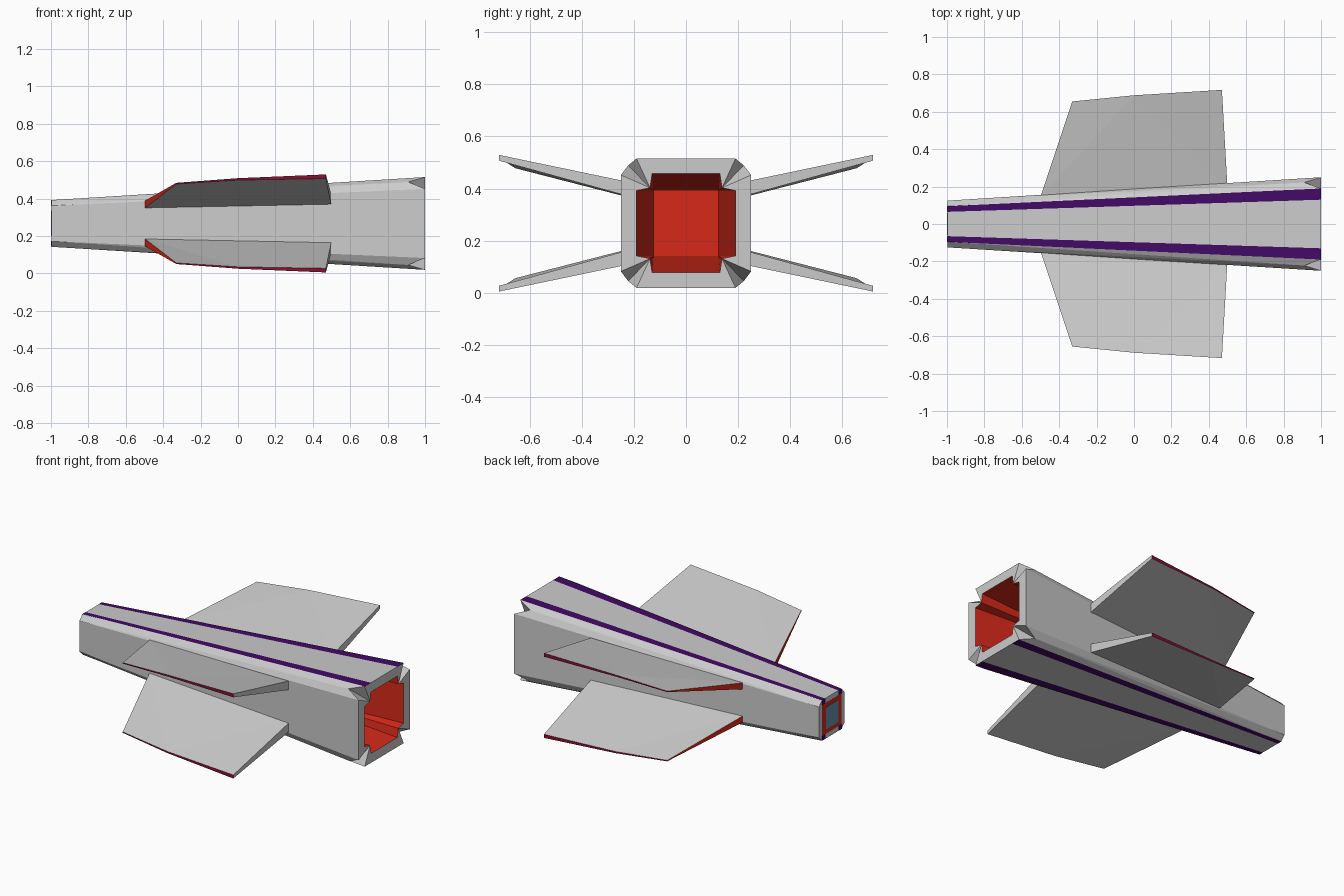
import bpy, bmesh

if "Cube" in bpy.data.objects:
    bpy.data.objects.remove(bpy.data.objects["Cube"])

ZC = 0.267  # height of the body axis


def material(name, rgb):
    m = bpy.data.materials.new(name)
    m.diffuse_color = (*rgb, 1)
    m.use_nodes = True
    m.node_tree.nodes["Principled BSDF"].inputs["Base Color"].default_value = m.diffuse_color
    return m


GREY = material("grey", (0.97, 1.0, 1.0))
PURPLE = material("purple", (0.055, 0.003, 0.13))
RED = material("red", (0.68, 0.022, 0.01))
MAROON = material("maroon", (0.25, 0.005, 0.03))
BLUE = material("blue", (0.13, 0.28, 0.41))
MATS = [GREY, PURPLE, RED, MAROON, BLUE]


class Builder:
    """Collects faces from points, sharing vertices at equal positions."""

    def __init__(self):
        self.bm = bmesh.new()
        self.cache = {}

    def vert(self, p):
        key = tuple(round(c, 5) for c in p)
        if key not in self.cache:
            self.cache[key] = self.bm.verts.new((key[0], key[1], key[2] + ZC))
        return self.cache[key]

    def face(self, pts, mat=GREY):
        f = self.bm.faces.new([self.vert(p) for p in pts])
        f.material_index = MATS.index(mat)

    def finish(self, name):
        bmesh.ops.recalc_face_normals(self.bm, faces=self.bm.faces)
        me = bpy.data.meshes.new(name)
        self.bm.to_mesh(me)
        self.bm.free()
        for m in MATS:
            me.materials.append(m)
        bpy.context.collection.objects.link(bpy.data.objects.new(name, me))


QUADS = [(sy, sz) for sy in (1, -1) for sz in (1, -1)]
NOSE, TAIL = -0.997, 1.0

# Tapered hull with grooved rear corners and a deep rear cavity
hull = Builder()
PTS = {
    "A": (TAIL, .19, .248), "B": (TAIL, .25, .185), "E": (TAIL, .13, .248),
    "a": (NOSE, .095, .125), "b": (NOSE, .125, .095), "e": (NOSE, .065, .125),
    "M": (.91, .222, .222),                           # outer groove point
    "C": (TAIL, .13, .19), "D": (TAIL, .19, .125),    # mouth of the cavity
    "N": (TAIL, .138, .136), "P": (0, .125, .125),    # inner corner, cavity end
}


def pt(k, sy, sz):
    x, y, z = PTS[k]
    return (x, y * sy, z * sz)


for sy, sz in QUADS:
    for keys, mat in (("eaAE", PURPLE), ("aAM", GREY), ("abM", GREY), ("bBM", GREY),
                      ("AMN", GREY), ("ANC", GREY), ("BMN", GREY), ("BND", GREY),
                      ("CNP", RED), ("DNP", RED)):
        hull.face([pt(k, sy, sz) for k in keys], mat)
for s in (1, -1):
    # top and bottom panels, rim, cavity ceiling and floor
    for keys, mat in (("eE", GREY), ("EAC", GREY), ("CP", RED)):
        hull.face([pt(k, 1, s) for k in keys] + [pt(k, -1, s) for k in reversed(keys)], mat)
    # side panels, rim, cavity walls
    for keys, mat in (("bB", GREY), ("BD", GREY), ("DP", RED)):
        hull.face([pt(k, s, 1) for k in keys] + [pt(k, s, -1) for k in reversed(keys)], mat)
loop = [(1, 1), (1, -1), (-1, -1), (-1, 1)]
hull.face([pt("P", *q) for q in loop], RED)
nose = []
for i, q in enumerate(loop):
    keys = "eab" if i % 2 == 0 else "bae"
    nose += [pt(k, *q) for k in keys]
hull.face(nose)
hull.finish("hull")


def plate(name, x, y0, y1, z0, z1, mat):
    """Thin plate set on the nose."""
    b = Builder()
    ring = [(y0, z0), (y1, z0), (y1, z1), (y0, z1)]
    front = [(x, y, z) for y, z in ring]
    back = [(NOSE + .01, y, z) for y, z in ring]
    b.face(front, mat)
    b.face(back, mat)
    for i in range(4):
        j = (i + 1) % 4
        b.face([front[i], front[j], back[j], back[i]], mat)
    b.finish(name)


# Nose panels
plate("nose_frame", -.998, -.095, .095, -.095, .095, RED)
plate("nose_window", -1, -.06, .06, -.068, .068, BLUE)
for sy, sz in QUADS:
    y, z = sorted((.065 * sy, .095 * sy)), sorted((.095 * sz, .124 * sz))
    plate("nose_corner", -.999, *y, *z, PURPLE)

# Fin stations around the outline: x, y, lower z, upper z
FIN = [(-.5, .145, .080, .120), (-.33, .655, .211, .217), (0, .688, .232, .242),
       (.47, .717, .240, .262), (.5, .19, .095, .152)]
EDGE = [RED, MAROON, MAROON, GREY, GREY]

# Four swept fins
for sy, sz in QUADS:
    fin = Builder()
    low = [(x, y * sy, z * sz) for x, y, z, _ in FIN]
    top = [(x, y * sy, z * sz) for x, y, _, z in FIN]
    for side in (low, top):
        fin.face([side[0], side[1], side[2]])
        fin.face([side[0], side[2], side[4]])
        fin.face([side[2], side[3], side[4]])
    for i, mat in enumerate(EDGE):
        j = (i + 1) % 5
        fin.face([low[i], low[j], top[j], top[i]], mat)
    fin.finish("%s_%s_fin" % ("upper" if sz > 0 else "lower", "left" if sy > 0 else "right"))
